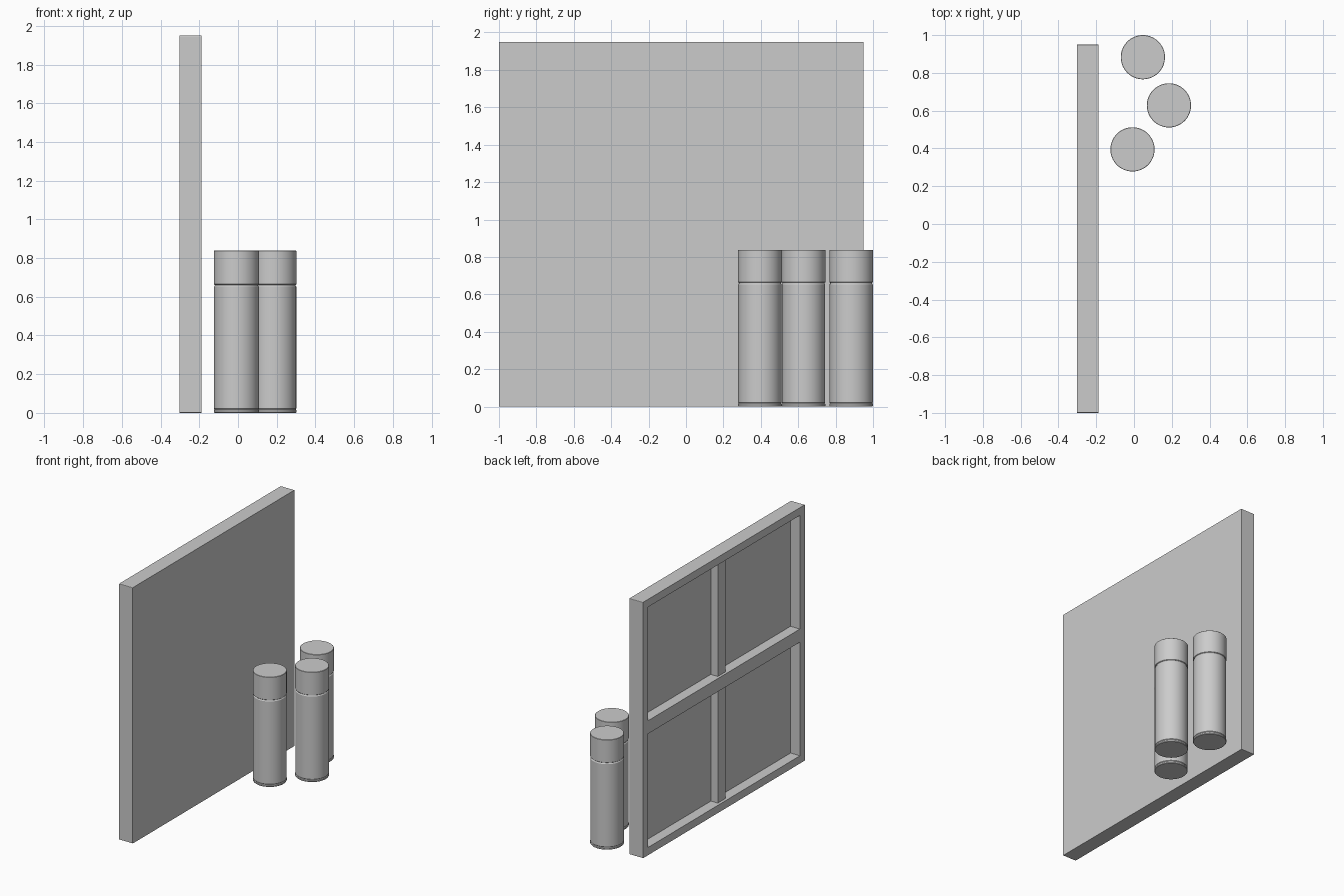
import bpy, bmesh, math

if "Cube" in bpy.data.objects:
    bpy.data.objects.remove(bpy.data.objects["Cube"])

X0, X1 = -0.302, -0.188      # back and face of the panel
Y0, Y1, H = -1.0, 0.95, 1.95
YC = (Y0 + Y1) / 2
SKIN = 0.035                 # thickness of the painted face


def box(name, x0, x1, y0, y1, z0, z1):
    bm = bmesh.new()
    bmesh.ops.create_cube(bm, size=1)
    for v in bm.verts:
        v.co.x = x1 if v.co.x > 0 else x0
        v.co.y = y1 if v.co.y > 0 else y0
        v.co.z = z1 if v.co.z > 0 else z0
    me = bpy.data.meshes.new(name)
    bm.to_mesh(me)
    bm.free()
    ob = bpy.data.objects.new(name, me)
    bpy.context.collection.objects.link(ob)
    return ob


def lathe(name, profile, x, y, sides=64):
    bm = bmesh.new()
    rings = [[bm.verts.new((r * math.cos(a), r * math.sin(a), z))
              for a in (2 * math.pi * i / sides for i in range(sides))]
             for r, z in profile]
    for lo, hi in zip(rings, rings[1:]):
        for i in range(sides):
            j = (i + 1) % sides
            bm.faces.new((lo[i], lo[j], hi[j], hi[i]))
    bm.faces.new(rings[0][::-1])
    bm.faces.new(rings[-1])
    me = bpy.data.meshes.new(name)
    bm.to_mesh(me)
    bm.free()
    ob = bpy.data.objects.new(name, me)
    ob.location = (x, y, 0)
    bpy.context.collection.objects.link(ob)
    bpy.ops.object.select_all(action='DESELECT')
    ob.select_set(True)
    bpy.context.view_layer.objects.active = ob
    bpy.ops.object.shade_smooth_by_angle(angle=math.radians(30))
    return ob


# Panel shell: a slab with softened corners, opened at the back
panel = box("panel", X0, X1, Y0, Y1, 0, H)
bm = bmesh.new()
bm.from_mesh(panel.data)
back = [f for f in bm.faces if f.normal.x < -0.9]
bmesh.ops.inset_region(bm, faces=back, thickness=0.06)
for v in back[0].verts:
    v.co.x = X1 - SKIN
# wall faces between the rim and the recessed back
rim = bmesh.ops.extrude_face_region(bm, geom=back)
bmesh.ops.delete(bm, geom=[f for f in back if f.is_valid], context='FACES_ONLY')
bm.free()

# Rebuild as a true square-walled recess
bm = bmesh.new()
bm.from_mesh(panel.data)
corner_edges = [e for e in bm.edges
                if abs(e.verts[0].co.x - e.verts[1].co.x) > 0.05]
bmesh.ops.bevel(bm, geom=corner_edges, offset=0.004, segments=2,
                profile=0.5, affect='EDGES')
bm.normal_update()
back = [f for f in bm.faces if f.normal.x < -0.9]
bmesh.ops.inset_region(bm, faces=back, thickness=0.06)
deep = bmesh.ops.extrude_face_region(bm, geom=back)
bmesh.ops.translate(bm, vec=(X1 - SKIN - X0, 0, 0),
                    verts=[g for g in deep["geom"] if isinstance(g, bmesh.types.BMVert)])
bmesh.ops.delete(bm, geom=[f for f in back if f.is_valid], context='FACES_ONLY')
bmesh.ops.recalc_face_normals(bm, faces=bm.faces)
bm.to_mesh(panel.data)
bm.free()

# Cross braces on the back
box("horizontal_brace", X0, X1 - SKIN, Y0 + 0.06, Y1 - 0.06, H / 2 - 0.05, H / 2 + 0.05)
for name, z0, z1 in (("lower_brace", 0.06, H / 2 - 0.05),
                     ("upper_brace", H / 2 + 0.05, H - 0.06)):
    box(name, X0 + 0.02, X1 - SKIN, YC - 0.045, YC + 0.045, z0, z1)

# Three spray cans: bottom rim, body and cap
R = 0.117
for i, (x, y) in enumerate(((0.047, 0.883), (0.185, 0.628), (-0.008, 0.395)), 1):
    lathe(f"can_{i}_body", [(R - 0.003, 0), (R, 0.004), (R, 0.014), (R - 0.004, 0.018),
                            (R - 0.001, 0.022), (R - 0.001, 0.652), (R - 0.005, 0.658),
                            (R - 0.005, 0.662)], x, y)
    lathe(f"can_{i}_cap", [(R - 0.003, 0.662), (R, 0.665), (R, 0.836), (R - 0.002, 0.838)], x, y)
